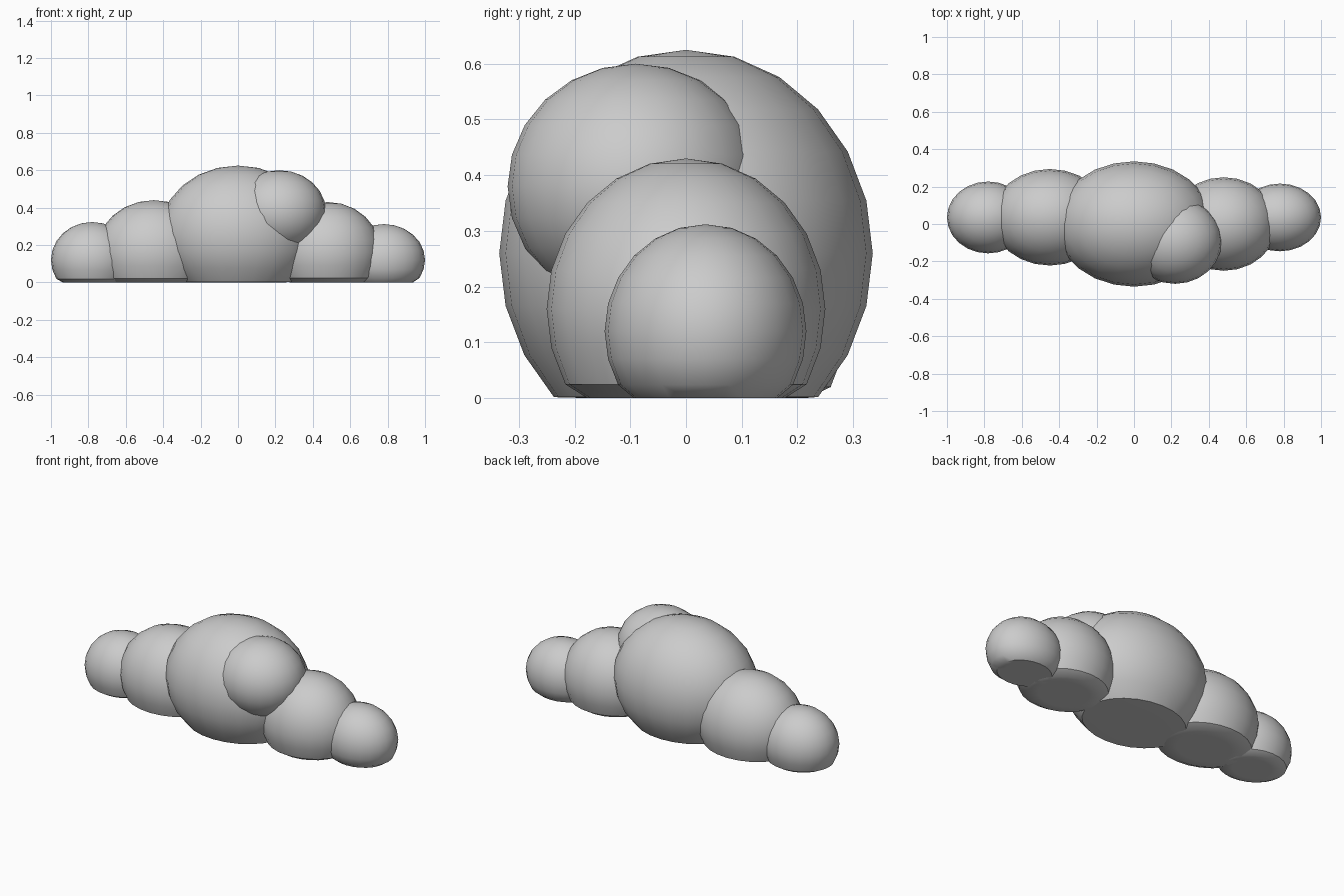
import bpy
import math

if "Cube" in bpy.data.objects:
    bpy.data.objects.remove(bpy.data.objects["Cube"])


def puff(name, center, radii):
    """Ellipsoid cloud puff whose underside is pressed flat onto z = 0."""
    bpy.ops.mesh.primitive_uv_sphere_add(segments=24, ring_count=12, radius=1)
    ob = bpy.context.object
    ob.name = name
    for v in ob.data.vertices:
        for i in range(3):
            v.co[i] = v.co[i] * radii[i] + center[i]
        v.co.z = max(v.co.z, 0.0)
    bpy.ops.object.shade_smooth_by_angle(angle=math.radians(35))
    return ob


# Row of puffs from left tip to right tip
puff("left_end_puff", (-0.78, 0.035, 0.12), (0.22, 0.192, 0.203))
puff("left_middle_puff", (-0.45, 0.036, 0.16), (0.31, 0.258, 0.28))
puff("center_puff", (0, 0, 0.26), (0.42, 0.335, 0.365))
puff("right_middle_puff", (0.48, 0, 0.16), (0.285, 0.25, 0.27))
puff("right_end_puff", (0.78, 0.035, 0.12), (0.22, 0.181, 0.192))

# Small puff bulging from the upper front
puff("front_upper_puff", (0.22, -0.09, 0.38), (0.25, 0.23, 0.22))
